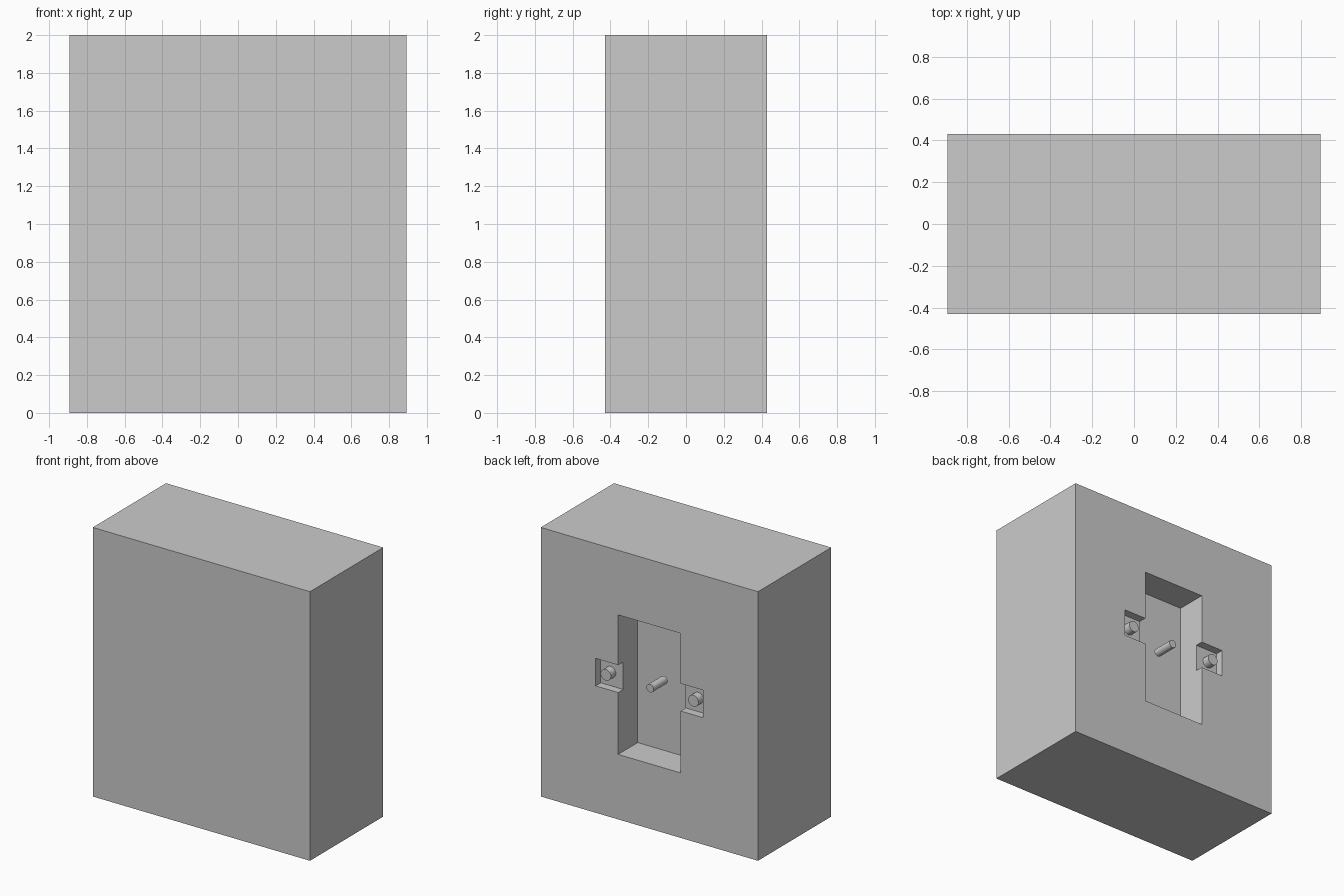
import bpy
import math

if "Cube" in bpy.data.objects:
    bpy.data.objects.remove(bpy.data.objects["Cube"])

BACK = 0.43  # y of the rear face


def box(name, x, y, z):
    """Axis-aligned box from (min, max) pairs."""
    bpy.ops.mesh.primitive_cube_add(
        size=1, location=[(a + b) / 2 for a, b in (x, y, z)])
    ob = bpy.context.object
    ob.name = name
    ob.scale = [b - a for a, b in (x, y, z)]
    bpy.ops.object.transform_apply(location=False, rotation=False, scale=True)
    return ob


def peg(name, x, z, radius, y0, y1):
    """Round pin running along y."""
    bpy.ops.mesh.primitive_cylinder_add(
        vertices=32, radius=radius, depth=y1 - y0,
        location=(x, (y0 + y1) / 2, z), rotation=(math.pi / 2, 0, 0))
    ob = bpy.context.object
    ob.name = name
    bpy.ops.object.shade_smooth_by_angle()
    return ob


def carve(target, cutter):
    cutter.hide_render = True
    mod = target.modifiers.new("carve", 'BOOLEAN')
    mod.operation = 'DIFFERENCE'
    mod.solver = 'EXACT'
    mod.object = cutter
    bpy.context.view_layer.objects.active = target
    bpy.ops.object.modifier_apply(modifier=mod.name)
    bpy.data.objects.remove(cutter)


# Solid housing
housing = box("housing", (-0.893, 0.893), (-BACK, BACK), (0, 2))

# Deep rear recess, then the shallow side pockets crossing it
carve(housing, box("recess_cutter", (-0.257, 0.257), (BACK - 0.23, 0.6), (0.483, 1.52)))
carve(housing, box("pocket_cutter", (-0.442, 0.442), (BACK - 0.06, 0.6), (0.943, 1.147)))

# Stubby pins in the side pockets
for side, label in ((1, "right"), (-1, "left")):
    peg(label + "_pin", side * 0.36, 1.045, 0.042, BACK - 0.065, BACK - 0.002)

# Thin pin in the middle of the recess
peg("centre_pin", 0, 1.04, 0.03, 0.26, 0.422)
